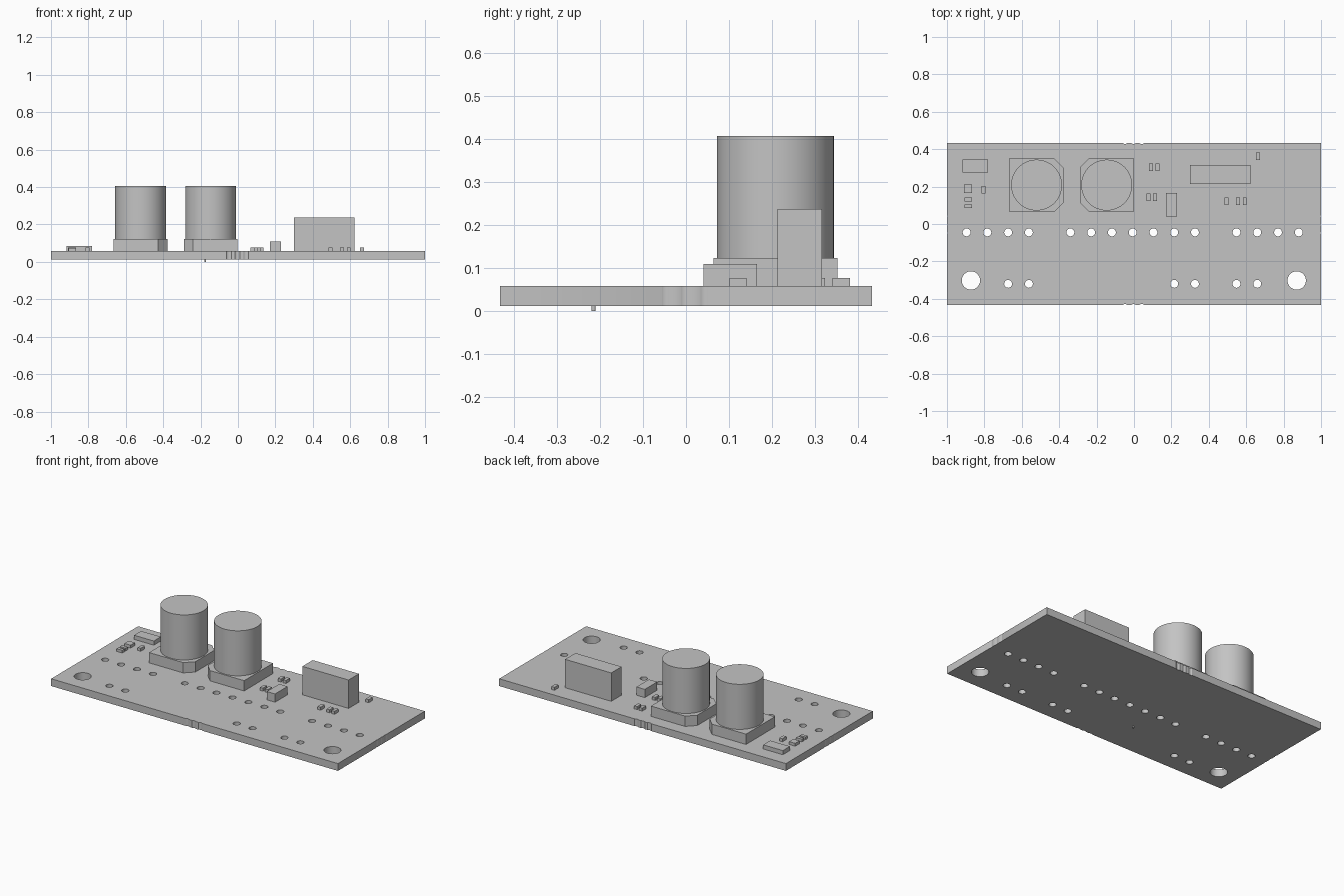
import bpy, bmesh
from mathutils import Matrix

cube = bpy.data.objects.get("Cube")
if cube:
    bpy.data.objects.remove(cube, do_unlink=True)

grey = bpy.data.materials.new("plain grey")
grey.use_nodes = True
grey.diffuse_color = (0.55, 0.55, 0.55, 1)
grey.node_tree.nodes["Principled BSDF"].inputs["Base Color"].default_value = (0.55, 0.55, 0.55, 1)

BOTTOM, TOP = 0.012, 0.058      # board faces
HALF_Y = 0.433


def finish(bm, name, smooth=False):
    bmesh.ops.recalc_face_normals(bm, faces=bm.faces)
    mesh = bpy.data.meshes.new(name)
    bm.to_mesh(mesh)
    bm.free()
    mesh.materials.append(grey)
    obj = bpy.data.objects.new(name, mesh)
    bpy.context.collection.objects.link(obj)
    if smooth:
        smooth_edges(obj)
    return obj


def activate(obj):
    bpy.ops.object.select_all(action='DESELECT')
    obj.select_set(True)
    bpy.context.view_layer.objects.active = obj


def smooth_edges(obj):
    activate(obj)
    bpy.ops.object.shade_smooth_by_angle()


def add_cylinder(bm, x, y, r, z0, z1, sides=32):
    bmesh.ops.create_cone(bm, cap_ends=True, segments=sides, radius1=r, radius2=r,
                          depth=z1 - z0, matrix=Matrix.Translation((x, y, (z0 + z1) / 2)))


def prism(name, outline, z0, z1):
    bm = bmesh.new()
    face = bm.faces.new([bm.verts.new((x, y, z0)) for x, y in outline])
    top = bmesh.ops.extrude_face_region(bm, geom=[face])["geom"]
    bmesh.ops.translate(bm, vec=(0, 0, z1 - z0),
                        verts=[v for v in top if isinstance(v, bmesh.types.BMVert)])
    return finish(bm, name)


def box(name, x0, x1, y0, y1, z0, z1):
    return prism(name, [(x0, y0), (x1, y0), (x1, y1), (x0, y1)], z0, z1)


# Circuit board with pin holes, mounting holes and shallow edge notches
board = box("board", -1, 1, -HALF_Y, HALF_Y, BOTTOM, TOP)
cut = bmesh.new()
rows = {-0.045: [i for i in range(17) if i not in (4, 12)],
        -0.32: [2, 3, 10, 11, 13, 14]}
for y, columns in rows.items():
    for i in columns:
        add_cylinder(cut, -0.895 + i * 0.111, y, 0.021, -0.1, 0.2)
for x in (-0.872, 0.87):
    add_cylinder(cut, x, -0.302, 0.049, -0.1, 0.2, 48)
for side in (-1, 1):
    for p in (-0.048, -0.003, 0.042):
        add_cylinder(cut, p, side * (HALF_Y + 0.015), 0.02, -0.1, 0.2)
        add_cylinder(cut, side * 1.018, p, 0.02, -0.1, 0.2)
cutter = finish(cut, "hole_cutter")
cutter.hide_render = True
mod = board.modifiers.new("holes", 'BOOLEAN')
mod.operation = 'DIFFERENCE'
mod.solver = 'EXACT'
mod.object = cutter
activate(board)
bpy.ops.object.modifier_apply(modifier=mod.name)
bpy.data.objects.remove(cutter, do_unlink=True)
smooth_edges(board)

# Capacitors: can on a base with two clipped corners facing each other
h, c, cy = 0.144, 0.05, 0.208
for name, cx, s in (("right", -0.521, 1), ("left", -0.146, -1)):
    corners = [(-h, -h), (h - c, -h), (h, -h + c), (h, h - c), (h - c, h), (-h, h)]
    prism(name + "_capacitor_base", [(cx + s * x, cy + y) for x, y in corners], TOP, 0.123)
    bm = bmesh.new()
    add_cylinder(bm, cx, cy, 0.136, 0.123, 0.407, 64)
    finish(bm, name + "_capacitor_can", True)

# Larger box components
box("tall_block", 0.30, 0.622, 0.213, 0.316, TOP, 0.237)
box("small_block", 0.172, 0.23, 0.041, 0.165, TOP, 0.11)
box("flat_chip", -0.917, -0.78, 0.275, 0.345, TOP, 0.084)
box("square_chip", -0.909, -0.866, 0.167, 0.21, TOP, 0.076)

# Tiny chips, upright or lying along x
L, W = 0.04, 0.021
for i, (x, y) in enumerate([(0.662, 0.361), (0.495, 0.121), (0.557, 0.121), (0.592, 0.121),
                            (0.09, 0.303), (0.125, 0.303), (0.077, 0.143), (0.112, 0.143),
                            (-0.804, 0.184)]):
    box(f"upright_chip_{i}", x - W / 2, x + W / 2, y - L / 2, y + L / 2, TOP, 0.077)
for i, y in enumerate((0.095, 0.13)):
    box(f"lying_chip_{i}", -0.887 - L / 2, -0.887 + L / 2, y - W / 2, y + W / 2, TOP, 0.075)

# Small peg under the board
bm = bmesh.new()
add_cylinder(bm, -0.175, -0.215, 0.005, 0, BOTTOM + 0.002, 16)
finish(bm, "underside_peg", True)
